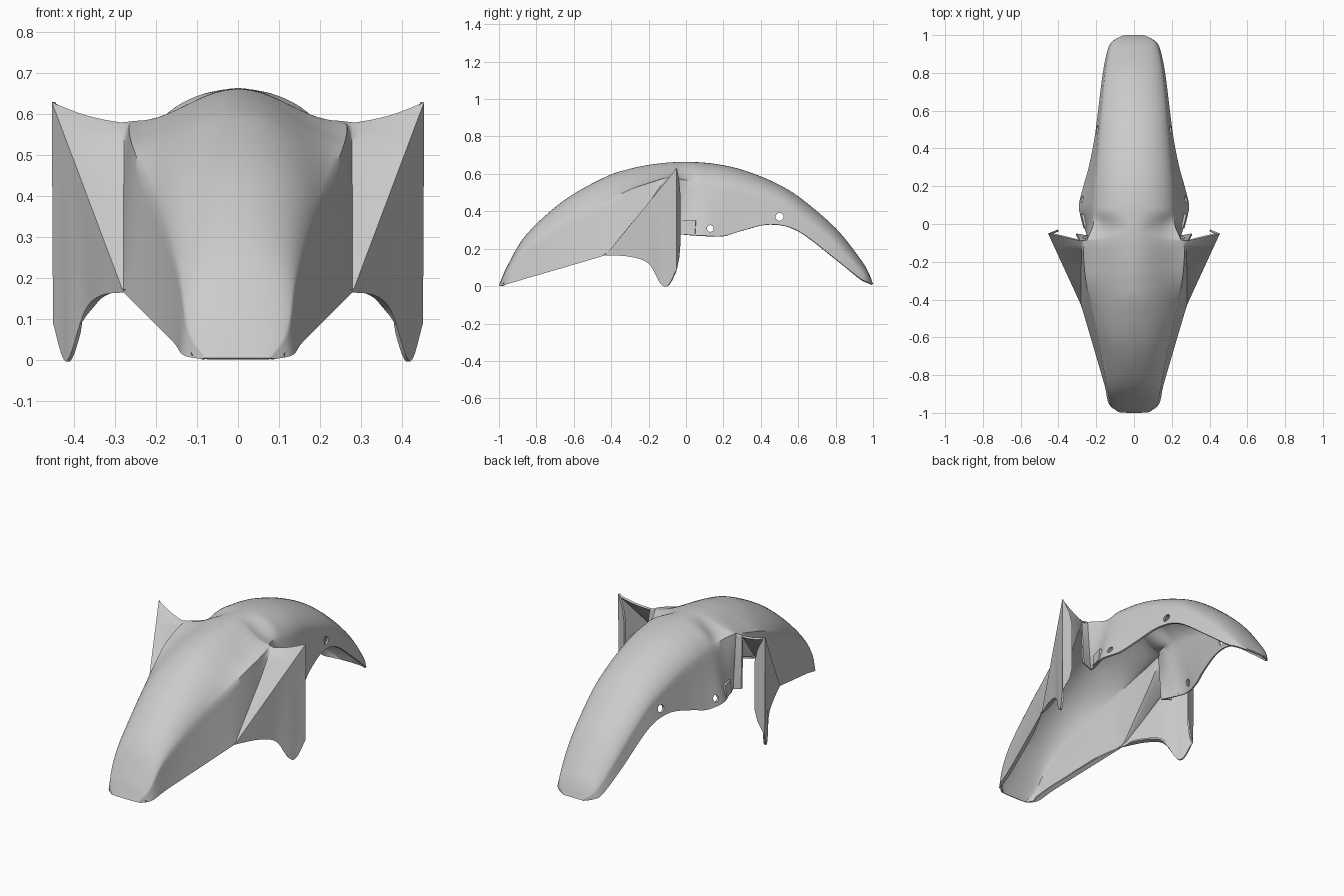
import bpy, bmesh, math
from mathutils import Vector as V

cube = bpy.data.objects.get("Cube")
if cube:
    bpy.data.objects.remove(cube)

mat = bpy.data.materials.new("light_grey_plastic")
mat.use_nodes = True
grey = (0.6, 0.6, 0.6, 1)
mat.diffuse_color = grey
mat.node_tree.nodes["Principled BSDF"].inputs["Base Color"].default_value = grey

STEPS = 6      # samples between two stations
ARC = 14       # columns from crown to shoulder
SIDE = 8       # columns down each flat panel


def rail(points):
    """Smooth guide line through the points, sampled at STEPS per span."""
    p = [V(q) for q in points]
    p = [2 * p[0] - p[1]] + p + [2 * p[-1] - p[-2]]
    out = []
    for i in range(1, len(p) - 2):
        a, b, c, d = p[i - 1:i + 3]
        for s in range(STEPS):
            t = s / STEPS
            out.append(0.5 * (2 * b + (c - a) * t + (2 * a - 5 * b + 4 * c - d) * t ** 2
                              + (3 * b - a - 3 * c + d) * t ** 3))
    return out + [p[-2]]


def arc(a, b, bell):
    """Row from crown to shoulder: round when bell is 0, flared when it is 1."""
    top, row, d = math.radians(75), [], b - a
    for i in range(ARC + 1):
        u = i / ARC
        rx, rk = math.sin(top * u) / math.sin(top), (1 - math.cos(top * u)) / (1 - math.cos(top))
        x = rx + (u - rx) * bell
        k = rk + ((1 - math.cos(math.pi * u)) / 2 - rk) * bell
        row.append(a + V((d.x * x, d.y * k, d.z * k)))
    return row


def line(a, b, sag=0.0):
    """Straight row, optionally hollowed."""
    return [a.lerp(b, i / SIDE) - V((0, 0, sag * math.sin(math.pi * i / SIDE)))
            for i in range(SIDE + 1)]


def ease(y, start, end):
    """Smooth step along the length."""
    t = min(1, max(0, (y - start) / (end - start)))
    return t * t * (3 - 2 * t)


def skin(bm, rows):
    """Quad sheet over rows of points."""
    grid = [[bm.verts.new(p) for p in r] for r in rows]
    for r, q in zip(grid, grid[1:]):
        for i in range(len(r) - 1):
            bm.faces.new((r[i], q[i], q[i + 1], r[i + 1]))


def rim(bm, edge, offset):
    """Narrow return lip along an edge, fading at both ends."""
    n = len(edge) - 1
    skin(bm, [[p, p + V(offset) * min(1, .1 + 5 * min(i, n - i) / n)] for i, p in enumerate(edge)])


# Front guide lines, nose to saddle
crown = rail([(0, -1, .005), (0, -.95, .118), (0, -.85, .28), (0, -.65, .46), (0, -.43, .584),
              (0, -.3, .627), (0, -.2, .648), (0, -.13, .657), (0, -.09, .661), (0, -.05, .663)])
shoulder = rail([(.08, -.996, .005), (.122, -.955, .07), (.143, -.86, .2), (.183, -.65, .335),
                 (.23, -.43, .45), (.255, -.3, .515), (.265, -.2, .55), (.266, -.13, .572),
                 (.26, -.1, .58), (.25, -.085, .584)])
lower = rail([(.09, -.99, .002), (.134, -.95, .012), (.157, -.85, .042), (.215, -.65, .1),
              (.28, -.43, .165)])[:-1]
apex_i = len(lower)
lower += rail([(.28, -.43, .165), (.28, -.3, .325), (.279, -.2, .445), (.278, -.13, .545),
               (.28, -.105, .57), (.285, -.09, .58)])

# Wing guide lines, apex to trailing edge
apex, horn = V((.28, -.43, .165)), V((.455, -.05, .63))
crease = rail([apex.lerp(horn, f) for f in (0, .34, .605, .79, .895, 1)])
hem = rail([apex, (.335, -.3, .157), (.374, -.2, .12), (.41, -.135, .012),
            (.428, -.095, .005), (.452, -.05, .09)])

# Rear guide lines, saddle to tail
back_crown = rail([(0, -.05, .663), (0, 0, .664), (0, .1, .66), (0, .2, .646), (0, .3, .622),
                   (0, .45, .565), (0, .6, .48), (0, .8, .31), (0, .93, .148), (0, .975, .075),
                   (0, 1, .012)])
back_shoulder = rail([(.25, -.085, .584), (.215, 0, .565), (.215, .1, .54), (.21, .2, .53),
                      (.2, .3, .51), (.187, .45, .46), (.172, .6, .39), (.153, .8, .225),
                      (.126, .93, .09), (.1, .975, .042), (.055, .999, .011)])
back_hem = rail([(.25, -.06, .28), (.268, 0, .275), (.292, .09, .27), (.268, .2, .268),
                 (.24, .3, .297), (.21, .45, .33), (.19, .6, .295), (.165, .8, .145),
                 (.137, .93, .042), (.108, .972, .02), (.06, .996, .008)])

# Shell sheets: nose, wing and tail
bm = bmesh.new()
skin(bm, [arc(a, b, ease(a.y, -.65, -.1))[:-1] + line(b, c)
          for a, b, c in zip(crown, shoulder, lower)])
skin(bm, [line(a, b, .008 * i / len(crease))[:-1] + line(b, c)
          for i, (a, b, c) in enumerate(zip(lower[apex_i:], crease, hem))])
skin(bm, [arc(a, b, 1 - ease(a.y, -.05, .08))[:-1] + line(b, c)
          for a, b, c in zip(back_crown, back_shoulder, back_hem)])

# Inner wall between the rear skirt and the wing
skin(bm, [line(back_shoulder[0], back_hem[0]), line(lower[-1], V((.305, -.05, .3)))])

# Return lips on the nose, the wing hem and the wing trailing edge
rim(bm, lower[3:apex_i + 1], (-.025, 0, .008))
rim(bm, hem[:3 * STEPS - 3], (-.02, .015, .004))
rim(bm, line(crease[-1], hem[-1]), (-.05, .02, -.005))

bmesh.ops.remove_doubles(bm, verts=bm.verts, dist=.0008)
bmesh.ops.dissolve_degenerate(bm, edges=bm.edges, dist=.0003)
bmesh.ops.recalc_face_normals(bm, faces=bm.faces)
if max(bm.faces, key=lambda f: f.calc_center_median().z).normal.z < 0:
    bmesh.ops.reverse_faces(bm, faces=bm.faces)
mesh = bpy.data.meshes.new("fender_shell")
bm.to_mesh(mesh)
bm.free()
shell = bpy.data.objects.new("fender_shell", mesh)
bpy.context.collection.objects.link(shell)
mesh.materials.append(mat)

mirror = shell.modifiers.new("Mirror", 'MIRROR')
mirror.use_clip = True
wall = shell.modifiers.new("Wall", 'SOLIDIFY')
wall.thickness = .01
wall.offset = -1

# Bolt holes through both sides
cutters = []
for y, z, r in ((.5, .37, .021), (.13, .308, .018)):
    bpy.ops.mesh.primitive_cylinder_add(vertices=24, radius=r, depth=1,
                                        location=(0, y, z), rotation=(0, math.pi / 2, 0))
    cutter = bpy.context.object
    cutter.name = "bolt_hole_cutter"
    cutter.hide_render = True
    cutters.append(cutter)
    cut = shell.modifiers.new("Bolt hole", 'BOOLEAN')
    cut.operation, cut.solver, cut.object = 'DIFFERENCE', 'EXACT', cutter

bpy.ops.object.select_all(action='DESELECT')
shell.select_set(True)
bpy.context.view_layer.objects.active = shell
for m in list(shell.modifiers):
    bpy.ops.object.modifier_apply(modifier=m.name)
for cutter in cutters:
    bpy.data.objects.remove(cutter)
bpy.ops.object.shade_smooth_by_angle(angle=math.radians(50))

# Mounting tabs at the front of the rear skirts
for side, name in ((1, "left_mount_tab"), (-1, "right_mount_tab")):
    bpy.ops.mesh.primitive_cube_add(size=1, location=(side * .266, .015, .315))
    tab = bpy.context.object
    tab.name = name
    tab.scale = (.014, .075, .07)
    tab.rotation_euler = (0, -side * .1, side * -.25)
    tab.data.materials.append(mat)
    bevel = tab.modifiers.new("Bevel", 'BEVEL')
    bevel.width = .004
